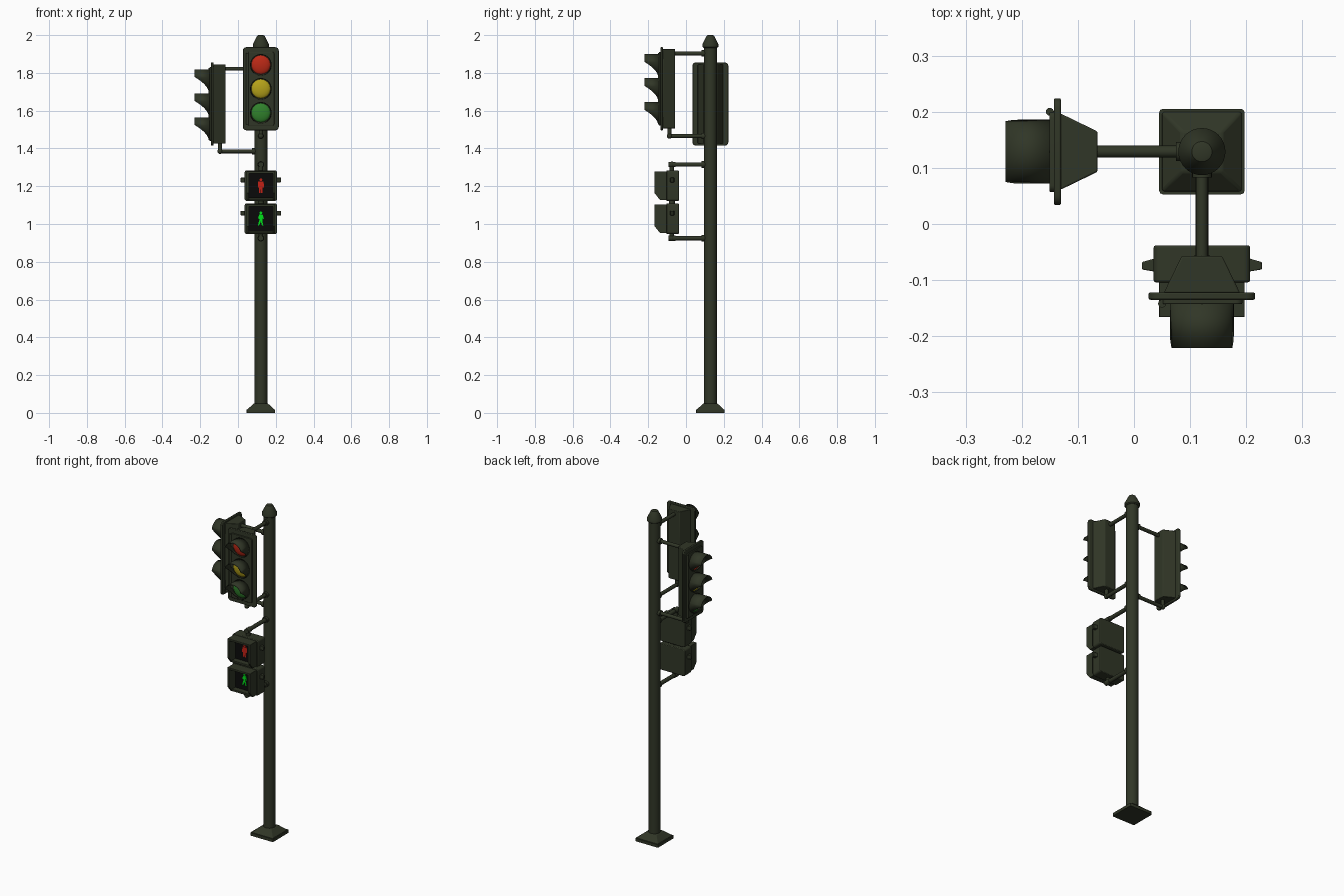
import bpy, bmesh, math
from mathutils import Matrix, Vector

if "Cube" in bpy.data.objects:
    bpy.data.objects.remove(bpy.data.objects["Cube"])

# Everything is laid out around the pole axis, then shifted to its place.
POLE = Matrix.Translation((0.121, 0.129, 0))


def mat(name, rgb):
    m = bpy.data.materials.new(name)
    m.diffuse_color = (*rgb, 1)
    m.use_nodes = True
    m.node_tree.nodes["Principled BSDF"].inputs["Base Color"].default_value = m.diffuse_color
    return m


OLIVE = mat("dark olive paint", (0.030, 0.037, 0.020))
RED = mat("red lens", (0.50, 0.022, 0.008))
YELLOW = mat("yellow lens", (0.46, 0.36, 0.010))
GREEN = mat("green lens", (0.030, 0.22, 0.025))
BLACK = mat("black screen", (0.003, 0.003, 0.003))
RED_LED = mat("red figure", (0.55, 0.015, 0.008))
GREEN_LED = mat("green figure", (0.0, 0.75, 0.01))


def finish(name, bm, m, M, bevel=0, shell=0):
    bmesh.ops.recalc_face_normals(bm, faces=bm.faces)
    bm.transform(POLE @ M)
    me = bpy.data.meshes.new(name)
    bm.to_mesh(me)
    bm.free()
    me.materials.append(m)
    ob = bpy.data.objects.new(name, me)
    bpy.context.collection.objects.link(ob)
    bpy.ops.object.select_all(action='DESELECT')
    ob.select_set(True)
    bpy.context.view_layer.objects.active = ob
    bpy.ops.object.shade_smooth_by_angle(angle=math.radians(35))
    if shell:
        s = ob.modifiers.new("shell", 'SOLIDIFY')
        s.thickness, s.offset = shell, 0
    if bevel:
        b = ob.modifiers.new("bevel", 'BEVEL')
        b.width, b.segments, b.limit_method = bevel, 2, 'ANGLE'
    return ob


def prism(name, pts, axis, a, b, m, M=Matrix(), bevel=0):
    """Extrude a 2D profile from a to b along axis 0, 1 or 2."""
    bm = bmesh.new()

    def ring(d):
        out = []
        for p in pts:
            c = list(p)
            c.insert(axis, d)
            out.append(bm.verts.new(c))
        return out
    r0, r1 = ring(a), ring(b)
    n = len(pts)
    bm.faces.new(r0)
    bm.faces.new(r1)
    for i in range(n):
        bm.faces.new((r0[i], r0[(i + 1) % n], r1[(i + 1) % n], r1[i]))
    return finish(name, bm, m, M, bevel)


def rounded(w, h, r, cx=0, cz=0, seg=5):
    """Rounded rectangle with half sizes w, h."""
    pts = []
    for q, (sx, sz) in enumerate(((1, 1), (-1, 1), (-1, -1), (1, -1))):
        for k in range(seg + 1):
            t = (q + k / seg) * math.pi / 2
            pts.append((cx + sx * (w - r) + r * math.cos(t), cz + sz * (h - r) + r * math.sin(t)))
    return pts


def lathe(name, prof, m, M=Matrix(), n=32):
    bm = bmesh.new()
    rings = [[bm.verts.new((r * math.cos(2 * math.pi * i / n), r * math.sin(2 * math.pi * i / n), z))
              for i in range(n)] for r, z in prof]
    bm.faces.new(rings[0])
    bm.faces.new(rings[-1])
    for a, b in zip(rings, rings[1:]):
        for i in range(n):
            bm.faces.new((a[i], a[(i + 1) % n], b[(i + 1) % n], b[i]))
    return finish(name, bm, m, M)


def pipe(name, path, r, M=Matrix()):
    """Round pipe through points, with a ball at each inner corner."""
    bm = bmesh.new()
    P = [Vector(p) for p in path]
    for a, b in zip(P, P[1:]):
        d = b - a
        X = Matrix.Translation((a + b) / 2) @ d.to_track_quat('Z', 'Y').to_matrix().to_4x4()
        bmesh.ops.create_cone(bm, cap_ends=True, segments=16, radius1=r, radius2=r, depth=d.length, matrix=X)
    for p in P[1:-1]:
        bmesh.ops.create_uvsphere(bm, u_segments=16, v_segments=10, radius=r * 1.35, matrix=Matrix.Translation(p))
    return finish(name, bm, OLIVE, M)


def visor(name, z0, M):
    """Tunnel hood, long above and cut away below."""
    bm = bmesh.new()
    n, y0, rows = 40, -0.270, []
    for i in range(n):
        t = 2 * math.pi * i / n
        c = math.cos(t)
        L = 0.080 if c > 0.3 else 0.008 + 0.072 * ((c + 1) / 1.3) ** 1.6
        rows.append([bm.verts.new((0.055 * math.sin(t), y0 - d, z0 + 0.055 * c)) for d in (0, L)])
    for i in range(n):
        a, b = rows[i], rows[(i + 1) % n]
        bm.faces.new((a[0], b[0], b[1], a[1]))
    return finish(name, bm, OLIVE, M, shell=0.004)


# Pole, cap and foot
lathe("pole", [(0.034, 0), (0.034, 1.94)], OLIVE)
lathe("pole_cap", [(0.036, 1.933), (0.042, 1.938), (0.042, 1.952), (0.022, 1.992), (0.018, 1.998), (0.012, 2.0)], OLIVE)
prism("foot_plate", rounded(0.076, 0.076, 0.006, seg=2), 2, 0, 0.018, OLIVE)
bm = bmesh.new()
bmesh.ops.create_cone(bm, cap_ends=True, segments=4, radius1=0.073 * 2 ** .5, radius2=0.036 * 2 ** .5, depth=0.034,
                      matrix=Matrix.Translation((0, 0, 0.034)) @ Matrix.Rotation(math.pi / 4, 4, 'Z'))
finish("foot_slope", bm, OLIVE, Matrix(), bevel=0.004)


# Three-lens vehicle signal, heights measured from its middle
def signal(tag, M):
    prism(tag + "_housing", [(-0.068, -0.252), (0.068, -0.252), (0.036, -0.186), (-0.036, -0.186)],
          2, -0.21, 0.21, OLIVE, M, 0.003)
    prism(tag + "_backplate", rounded(0.095, 0.22, 0.018), 1, -0.264, -0.251, OLIVE, M, 0.003)
    prism(tag + "_door", rounded(0.072, 0.195, 0.012), 1, -0.272, -0.262, OLIVE, M, 0.002)
    pipe(tag + "_hinge", [(-0.071, -0.271, -0.19), (-0.071, -0.271, 0.19)], 0.007, M)
    for i, (z, m) in enumerate(((0.127, RED), (0, YELLOW), (-0.127, GREEN))):
        dome = [(0.051 * math.cos(t), 0.018 * math.sin(t)) for t in [k * math.pi / 2 / 8 for k in range(8)]]
        face = Matrix.Translation((0, -0.271, z)) @ Matrix.Rotation(math.pi / 2, 4, 'X')
        lathe(f"{tag}_lens_{i}", dome + [(0.003, 0.018)], m, M @ face)
        visor(f"{tag}_visor_{i}", z, M)
    # arms from pole
    pipe(tag + "_upper_arm", [(0, -0.02, 0.187), (0, -0.19, 0.187)], 0.0105, M)
    pipe(tag + "_lower_arm", [(0, -0.02, -0.25), (0, -0.216, -0.25), (0, -0.216, -0.2)], 0.0105, M)
    for z in (0.187, -0.25):
        pipe(tag + "_arm_collar", [(0, -0.025, z), (0, -0.046, z)], 0.017, M)


signal("front_signal", Matrix.Translation((0, 0, 1.716)))
signal("side_signal", Matrix.Translation((0, 0, 1.635)) @ Matrix.Rotation(-math.pi / 2, 4, 'Z'))


# Pedestrian signal box
def walk_box(tag, zc, m, shapes):
    M = Matrix.Translation((0, 0, zc))
    prism(tag + "_body", rounded(0.086, 0.081, 0.012), 1, -0.233, -0.167, OLIVE, M, 0.004)
    prism(tag + "_screen", rounded(0.066, 0.066, 0.004), 1, -0.236, -0.230, BLACK, M)
    # hood: roof, floor lip and two cut side cheeks
    roof = [(-0.076, 0.076), (0.076, 0.076), (0.076, 0.064), (-0.076, 0.064)]
    prism(tag + "_hood_roof", roof, 1, -0.295, -0.231, OLIVE, M, 0.002)
    prism(tag + "_hood_floor", [(x, -z) for x, z in roof], 1, -0.268, -0.231, OLIVE, M, 0.002)
    cheek = [(-0.231, 0.074), (-0.295, 0.074), (-0.295, -0.04), (-0.268, -0.074), (-0.231, -0.074)]
    for s in (-1, 1):
        prism(tag + "_hood_cheek", cheek, 0, s * 0.064, s * 0.076, OLIVE, M)
        # side latch ears
        ear = [(s * 0.083, -0.190), (s * 0.107, -0.197), (s * 0.107, -0.210), (s * 0.083, -0.214)]
        prism(tag + "_ear", ear, 2, 0.018, 0.042, OLIVE, M, 0.002)
    # lit figure
    prism(tag + "_figure_head", rounded(0.0075, 0.0075, 0.0074, 0, 0.031), 1, -0.239, -0.2355, m, M)
    for p in shapes:
        prism(tag + "_figure_part", p, 1, -0.239, -0.2355, m, M)


STAND = [[(-0.015, 0.021), (0.015, 0.021), (0.016, -0.01), (0.010, -0.01), (0.009, -0.038), (0.002, -0.038),
          (0, -0.012), (-0.002, -0.038), (-0.009, -0.038), (-0.010, -0.01), (-0.016, -0.01)]]
WALK = [[(-0.009, 0.022), (0.009, 0.022), (0.016, 0), (0.011, -0.002), (0.008, 0.006), (0.008, -0.012), (0.013, -0.036),
         (0.006, -0.037), (0, -0.014), (-0.010, -0.038), (-0.016, -0.034), (-0.008, -0.008), (-0.009, 0.004), (-0.016, -0.002)]]
walk_box("stop_box", 1.203, RED_LED, STAND)
walk_box("go_box", 1.028, GREEN_LED, WALK)

# Brackets holding the pedestrian boxes
pipe("box_coupling", [(0, -0.204, 1.09), (0, -0.204, 1.14)], 0.016)
for z, e in ((1.315, 1.27), (0.925, 0.96)):
    pipe("box_arm", [(0, -0.02, z), (0, -0.204, z), (0, -0.204, e)], 0.0115)
    pipe("box_arm_collar", [(0, -0.025, z), (0, -0.046, z)], 0.018)
    pipe("box_arm_end", [(0, -0.185, z), (0, -0.222, z)], 0.0145)
